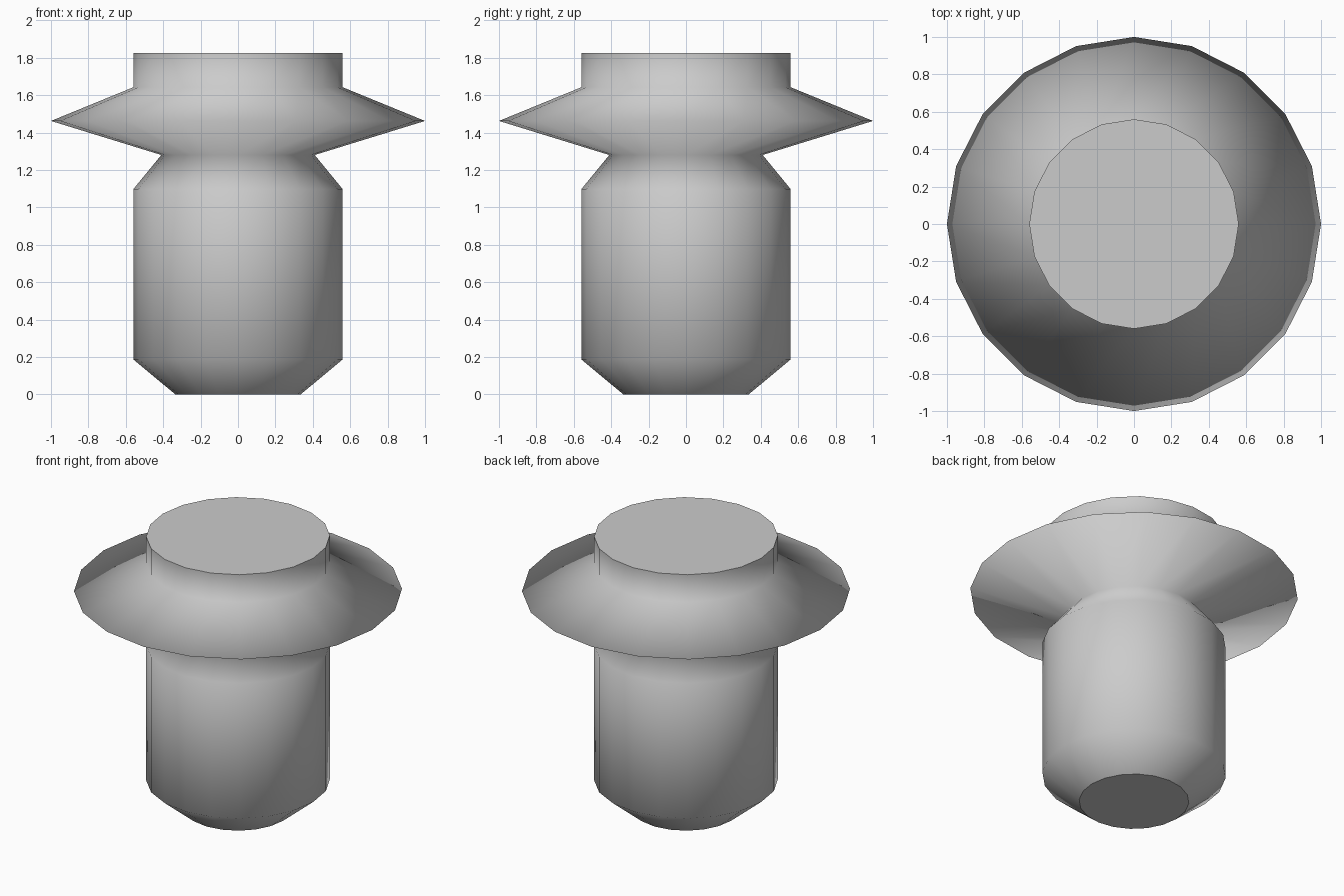
import bpy, bmesh
from math import cos, sin, tau

if "Cube" in bpy.data.objects:
    bpy.data.objects.remove(bpy.data.objects["Cube"])

SIDES = 20
# (radius, height) from base to top
PROFILE = [(0.335, 0), (0.56, 0.187), (0.56, 1.097), (0.41, 1.28),
           (1.0, 1.462), (0.56, 1.642), (0.56, 1.826)]

bm = bmesh.new()
rings = [[bm.verts.new((r * cos(tau * i / SIDES), r * sin(tau * i / SIDES), z))
          for i in range(SIDES)] for r, z in PROFILE]

# Smooth turned wall
for low, high in zip(rings, rings[1:]):
    for i in range(SIDES):
        j = (i + 1) % SIDES
        bm.faces.new((low[i], low[j], high[j], high[i])).smooth = True

# Flat base and top, with crisp borders
for ring in (rings[0][::-1], rings[-1]):
    cap = bm.faces.new(ring)
    cap.smooth = False
    for edge in cap.edges:
        edge.smooth = False

mesh = bpy.data.meshes.new("flanged_post")
bm.to_mesh(mesh)
bm.free()
post = bpy.data.objects.new("flanged_post", mesh)
bpy.context.collection.objects.link(post)
